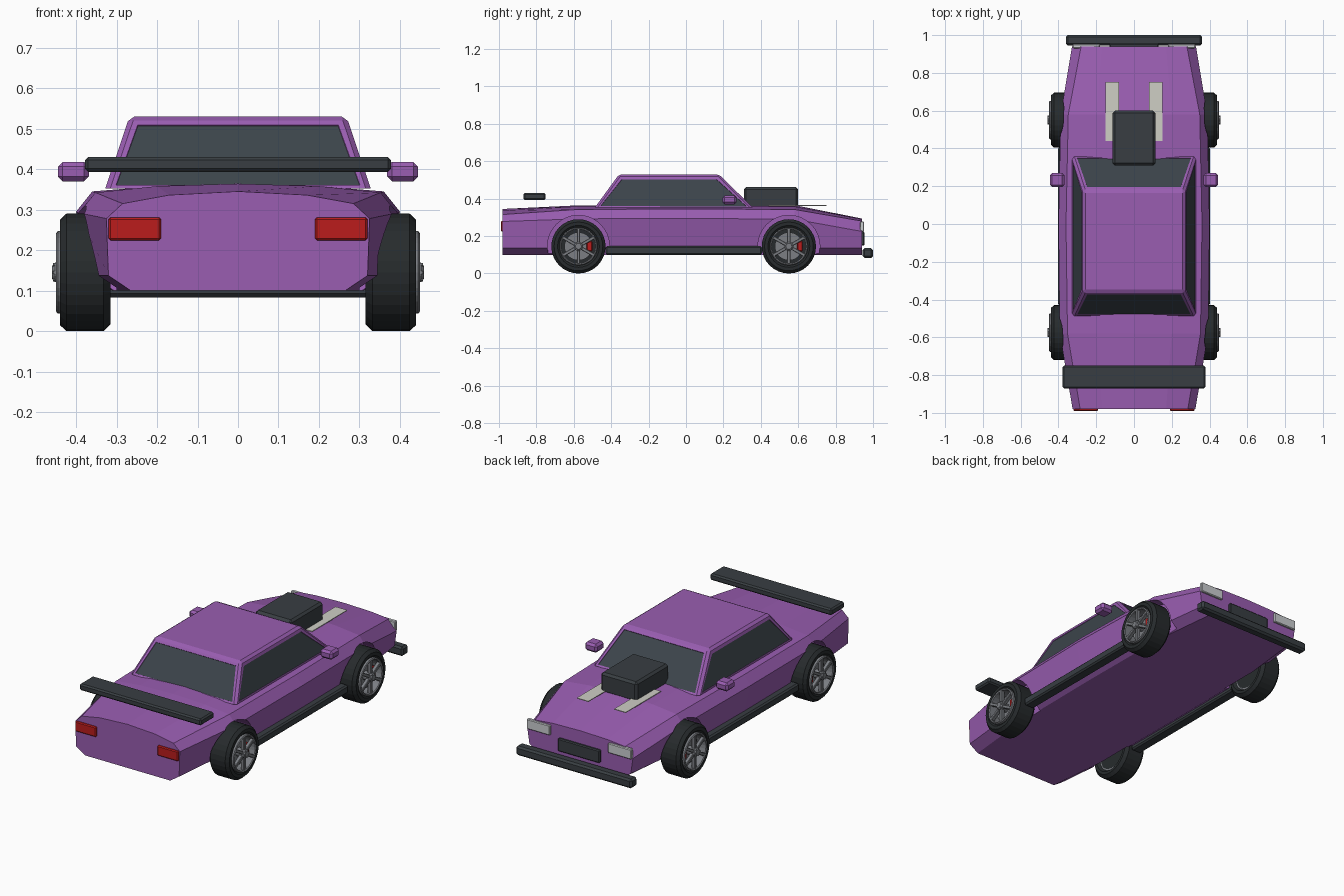
import bpy, bmesh, math
from mathutils import Matrix, Vector

if "Cube" in bpy.data.objects:
    bpy.data.objects.remove(bpy.data.objects["Cube"])


def material(name, rgb):
    m = bpy.data.materials.new(name)
    m.diffuse_color = (*rgb, 1)
    m.use_nodes = True
    m.node_tree.nodes["Principled BSDF"].inputs["Base Color"].default_value = m.diffuse_color
    return m


PURPLE = material("purple_paint", (0.32, 0.11, 0.44))
DARK = material("dark_trim", (0.04, 0.048, 0.055))
GLASS = material("dark_glass", (0.045, 0.058, 0.07))
RED = material("red", (0.5, 0.012, 0.012))
LAMP = material("lamp", (0.6, 0.62, 0.64))
STRIPE = material("stripe", (0.62, 0.62, 0.56))
RUBBER = material("rubber", (0.02, 0.024, 0.026))
RIM = material("rim_metal", (0.2, 0.21, 0.23))


def finish(bm, name, *mats):
    bmesh.ops.recalc_face_normals(bm, faces=bm.faces)
    me = bpy.data.meshes.new(name)
    bm.to_mesh(me)
    bm.free()
    ob = bpy.data.objects.new(name, me)
    bpy.context.collection.objects.link(ob)
    for m in mats:
        me.materials.append(m)
    return ob


def box(name, lo, hi, mat, bevel=0.0, matrix=None):
    """Chamfered box between two corners."""
    lo, hi = Vector(lo), Vector(hi)
    bm = bmesh.new()
    bmesh.ops.create_cube(bm, size=1)
    for v in bm.verts:
        v.co = (lo + hi) / 2 + v.co * (hi - lo)
    if bevel:
        bmesh.ops.bevel(bm, geom=bm.edges[:], offset=bevel, segments=1, affect='EDGES')
    if matrix:
        bm.transform(matrix)
    return finish(bm, name, mat)


def loft(rings, cap=True):
    """Skin a list of closed rings; without caps the rings join end to end."""
    bm = bmesh.new()
    vs = [[bm.verts.new(p) for p in r] for r in rings]
    n = len(vs[0])
    for i in range(len(vs) - (1 if cap else 0)):
        a, b = vs[i], vs[(i + 1) % len(vs)]
        for j in range(n):
            k = (j + 1) % n
            bm.faces.new((a[j], a[k], b[k], b[j]))
    if cap:
        bm.faces.new(vs[0])
        bm.faces.new(vs[-1])
    return bm


def lathe(name, profile, mat, side, y, cap=True, n=32):
    """Revolve (x, radius) points around the axle at y."""
    rings = [[(side * x, y + r * math.cos(2 * math.pi * i / n),
               WHEEL_R + r * math.sin(2 * math.pi * i / n)) for i in range(n)]
             for x, r in profile]
    return finish(loft(rings, cap), name, mat)


WHEEL_R = 0.145
AXLES = {"rear": -0.575, "front": 0.55}

# Body: y, then half section (crown, mid deck, shoulder, side crease, lower side, floor)
stations = [
    (-0.98, [(0, .345), (.17, .336), (.285, .315), (.325, .278), (.32, .137), (.265, .10)]),
    (-0.58, [(0, .364), (.20, .358), (.352, .342), (.393, .292), (.36, .137), (.305, .10)]),
    (0.00, [(0, .365), (.20, .358), (.36, .345), (.40, .295), (.365, .137), (.31, .10)]),
    (0.58, [(0, .365), (.20, .358), (.348, .342), (.388, .290), (.36, .137), (.305, .10)]),
    (0.94, [(0, .294), (.17, .290), (.28, .280), (.328, .225), (.315, .137), (.265, .10)]),
]
rings = []
for y, half in stations:
    rings.append([(x, y, z) for x, z in half] + [(-x, y, z) for x, z in half[:0:-1]])
body = finish(loft(rings), "body", PURPLE)

# Wheel wells cut into the body
for end, y in AXLES.items():
    for s in (-1, 1):
        cutter = lathe(f"well_cutter_{end}", [(0.30, 0.166), (0.6, 0.166)], PURPLE, s, y)
        cutter.hide_render = True
        cutter.hide_set(True)
        mod = body.modifiers.new("wheel_well", 'BOOLEAN')
        mod.operation, mod.solver, mod.object = 'DIFFERENCE', 'EXACT', cutter

# Cabin: tapered block with chamfered corners and inset windows
levels = [(0.352, 0.328, -0.488, 0.358), (0.53, 0.268, -0.358, 0.176)]
bm = loft([[(-x, a, z), (x, a, z), (x, b, z), (-x, b, z)] for z, x, a, b in levels])
bm.normal_update()
bmesh.ops.recalc_face_normals(bm, faces=bm.faces)
edges = [e for e in bm.edges if max(v.co.z for v in e.verts) > 0.5]
bmesh.ops.bevel(bm, geom=edges, offset=0.012, segments=1, affect='EDGES')
bm.normal_update()
panes = [f for f in bm.faces if f.calc_area() > 0.05 and abs(f.normal.z) < 0.9]
bmesh.ops.inset_individual(bm, faces=panes, thickness=0.018, depth=0)
bmesh.ops.inset_individual(bm, faces=panes, thickness=0.001, depth=-0.003)
for f in panes:
    f.material_index = 1
finish(bm, "cabin", PURPLE, GLASS)

# Central trim
box("bonnet_scoop", (-.113, .31, .35), (.113, .60, .462), DARK, 0.012)
box("rear_wing", (-.378, -.87, .393), (.378, -.75, .43), DARK, 0.008)
box("front_bumper", (-.36, .945, .083), (.36, 1.0, .135), DARK, 0.01)
box("grille", (-.13, .93, .15), (.13, .955, .222), DARK, 0.005)

# Paired trim
for s, side in ((-1, "left"), (1, "right")):
    def pair(name, lo, hi, mat, bevel):
        box(f"{name}_{side}", (min(s * lo[0], s * hi[0]), *lo[1:]),
            (max(s * lo[0], s * hi[0]), *hi[1:]), mat, bevel)
    pair("headlight", (.18, .93, .222), (.325, .952, .278), LAMP, 0.004)
    pair("tail_light", (.19, -.99, .224), (.32, -.965, .281), RED, 0.005)
    pair("mirror", (.368, .195, .37), (.445, .27, .418), PURPLE, 0.012)
    pair("sill", (.34, -.43, .10), (.403, .405, .146), DARK, 0.008)
    pair("bonnet_stripe", (.08, .44, .362), (.152, .752, .366), STRIPE, 0)

    # Wheels
    for end, y in AXLES.items():
        tag = f"{end}_{side}"
        lathe(f"tyre_{tag}", [(.33, .10), (.315, .112), (.315, .128), (.332, .145),
                              (.424, .145), (.44, .130), (.44, .112), (.43, .10)],
              RUBBER, s, y, cap=False)
        lathe(f"rim_{tag}", [(.33, .092), (.33, .102), (.445, .102), (.449, .097), (.445, .091)],
              RIM, s, y, cap=False)
        lathe(f"wheel_back_{tag}", [(.33, .095), (.375, .095)], RUBBER, s, y)
        lathe(f"brake_disc_{tag}", [(.37, .075), (.405, .075)], RIM, s, y)
        lathe(f"hub_{tag}", [(.38, .024), (.452, .024), (.459, .016)], RIM, s, y, n=16)
        place = Matrix.Translation((0, y, WHEEL_R))
        x0, x1 = sorted((s * .385, s * .422))
        box(f"caliper_{tag}", (x0, .044, -.028), (x1, .074, .028), RED, 0.005, place)
        x0, x1 = sorted((s * .425, s * .447))
        for i in range(6):
            turn = place @ Matrix.Rotation(math.radians(60 * i), 4, 'X')
            box(f"spoke_{i}_{tag}", (x0, -.009, .015), (x1, .009, .096), RIM, 0.003, turn)
            nut = place @ Matrix.Rotation(math.radians(60 * i + 30), 4, 'X')
            a, b = sorted((s * .44, s * .457))
            box(f"nut_{i}_{tag}", (a, -.004, .016), (b, .004, .024), RIM, 0, nut)
